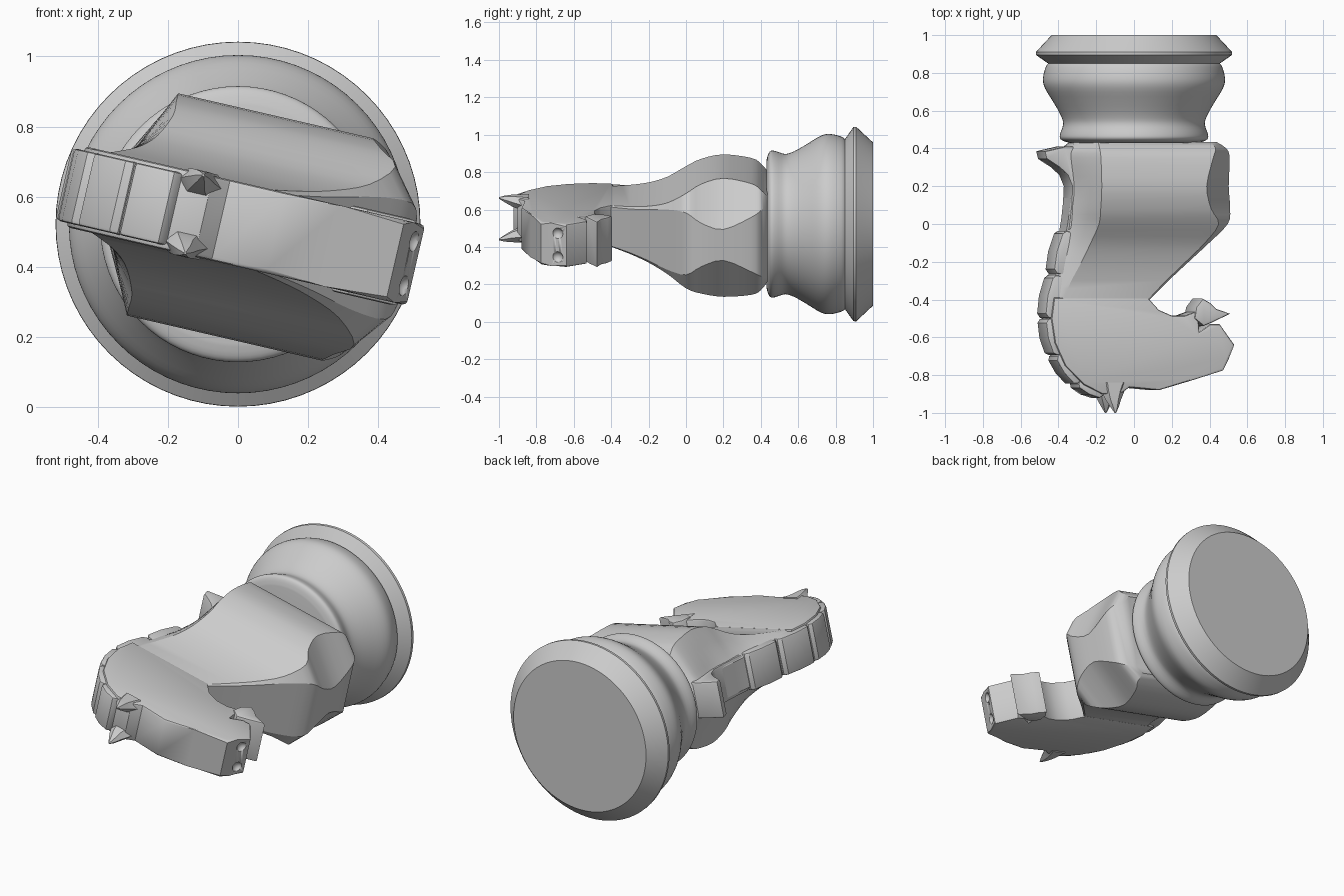
import bpy, bmesh, math
from mathutils import Matrix

if "Cube" in bpy.data.objects:
    bpy.data.objects.remove(bpy.data.objects["Cube"])

CZ = 0.522                                   # height of the long axis
TILT = Matrix.Translation((0, 0, CZ)) @ Matrix.Rotation(math.radians(13), 4, 'Y')


def finish(bm, name, matrix=TILT, angle=32):
    bmesh.ops.recalc_face_normals(bm, faces=bm.faces)
    bm.transform(matrix)
    me = bpy.data.meshes.new(name)
    bm.to_mesh(me)
    bm.free()
    ob = bpy.data.objects.new(name, me)
    bpy.context.collection.objects.link(ob)
    bpy.ops.object.select_all(action='DESELECT')
    ob.select_set(True)
    bpy.context.view_layer.objects.active = ob
    bpy.ops.object.shade_smooth_by_angle(angle=math.radians(angle))
    return ob


def loft(rings, name, **kw):
    bm = bmesh.new()
    rows = [[bm.verts.new(p) for p in r] for r in rings]
    n = len(rows[0])
    for a, b in zip(rows, rows[1:]):
        for i in range(n):
            j = (i + 1) % n
            bm.faces.new((a[i], a[j], b[j], b[i]))
    bm.faces.new(rows[0])
    bm.faces.new(rows[-1])
    return finish(bm, name, **kw)


def slab(outline, half, name, bevel=0.015):
    bm = bmesh.new()
    low = [bm.verts.new((u, y, -half)) for u, y in outline]
    face = bm.faces.new(low)
    ext = bmesh.ops.extrude_face_region(bm, geom=[face])
    for v in ext['geom']:
        if isinstance(v, bmesh.types.BMVert):
            v.co.z = half
    if bevel:
        # round only the rim of the two flat sides
        rim = [e for e in bm.edges if abs(e.verts[0].co.z - e.verts[1].co.z) < 1e-5]
        bmesh.ops.bevel(bm, geom=rim, offset=bevel, segments=2, affect='EDGES', profile=0.5)
    return finish(bm, name)


def spline(rows, steps):
    out = []
    for i in range(len(rows) - 1):
        p = [rows[max(0, min(len(rows) - 1, i + k))] for k in (-1, 0, 1, 2)]
        for s in range(steps):
            t = s / steps
            out.append([0.5 * (2 * b + (c - a) * t + (2 * a - 5 * b + 4 * c - d) * t * t
                               + (3 * b - a - 3 * c + d) * t ** 3) for a, b, c, d in zip(*p)])
    return out + [list(rows[-1])]


# turned base: (y, radius), lying along y
waist = spline([(0.85, 0.455), (0.83, 0.468), (0.77, 0.482), (0.72, 0.472), (0.65, 0.43),
                (0.58, 0.39), (0.53, 0.375), (0.48, 0.39), (0.455, 0.392), (0.44, 0.375), (0.43, 0.34)], 3)
profile = [(1.0, 0.437), (0.985, 0.45), (0.91, 0.52), (0.895, 0.519)] + waist
N = 72
loft([[(r * math.cos(2 * math.pi * i / N), y, r * math.sin(2 * math.pi * i / N))
       for i in range(N)] for y, r in profile], "turned_base", matrix=Matrix.Translation((0, 0, CZ)))

# chest and neck: y, front, front corner, back corner, back, half width, front half width
body = [(0.435, 0.40, 0.36, -0.25, -0.33, 0.235, 0.20),
        (0.40, 0.46, 0.38, -0.25, -0.37, 0.275, 0.18),
        (0.35, 0.485, 0.36, -0.25, -0.38, 0.305, 0.15),
        (0.20, 0.495, 0.32, -0.25, -0.36, 0.325, 0.085),
        (0.08, 0.495, 0.35, -0.25, -0.37, 0.30, 0.12),
        (0.00, 0.47, 0.40, -0.25, -0.38, 0.26, 0.17),
        (-0.10, 0.37, 0.34, -0.28, -0.40, 0.195, 0.165),
        (-0.20, 0.265, 0.245, -0.32, -0.43, 0.155, 0.14),
        (-0.30, 0.16, 0.145, -0.37, -0.45, 0.13, 0.12),
        (-0.42, 0.04, 0.03, -0.42, -0.47, 0.11, 0.105)]


def section(y, f, fc, bc, b, w, fw):
    half = [(f, fw), (fc, w), (bc, w), (0.6 * bc + 0.4 * b, 0.09 + 0.6 * (w - 0.09)),
            (0.25 * bc + 0.75 * b, 0.09 + 0.2 * (w - 0.09)), (b, 0.085)]
    return [(u, y, s) for u, s in half] + [(u, y, -s) for u, s in reversed(half)]


loft([section(*r) for r in spline(body, 3)], "chest_and_neck", angle=28)

# head with muzzle
head = slab([(0.05, -0.39), (-0.46, -0.39), (-0.475, -0.5), (-0.455, -0.63), (-0.40, -0.75),
             (-0.30, -0.85), (-0.2, -0.90), (-0.1, -0.90), (-0.05, -0.865), (0.11, -0.88),
             (0.28, -0.83), (0.46, -0.775), (0.485, -0.72), (0.52, -0.64), (0.44, -0.53),
             (0.39, -0.53), (0.33, -0.57), (0.32, -0.46), (0.25, -0.485), (0.18, -0.485),
             (0.11, -0.455)], 0.118, "head", 0.012)

# nostrils cut into the muzzle
bm = bmesh.new()
for s in (-1, 1):
    bmesh.ops.create_uvsphere(bm, u_segments=20, v_segments=12, radius=0.032,
                              matrix=Matrix.Translation((0.512, -0.69, s * 0.065)))
cutter = finish(bm, "nostril_cutter")
cutter.hide_render = True
cutter.hide_viewport = True
mod = head.modifiers.new("nostrils", 'BOOLEAN')
mod.object = cutter
mod.solver = 'EXACT'

# lower jaw
slab([(0.30, -0.50), (0.31, -0.44), (0.345, -0.395), (0.39, -0.42), (0.42, -0.45),
      (0.495, -0.475), (0.40, -0.52), (0.35, -0.54)], 0.126, "lower_jaw", 0.01)

# ears: leaning, hollow-sided spikes
for s, side in ((1, "left"), (-1, "right")):
    rings = []
    for y, u, w, a, b in ((-0.84, -0.13, 0.085, 0.085, 0.045), (-0.88, -0.135, 0.088, 0.065, 0.042),
                          (-0.93, -0.135, 0.098, 0.042, 0.032), (-0.97, -0.13, 0.108, 0.022, 0.018),
                          (-1.0, -0.128, 0.114, 0.004, 0.004)):
        rings.append([(u + a * math.cos(k * math.pi / 3), y, s * (w + b * math.sin(k * math.pi / 3)))
                      for k in range(6)])
    loft(rings, side + "_ear", angle=40)

# mane: flared tail at the withers, then a row of locks up to the poll
slab([(-0.25, 0.41), (-0.40, 0.41), (-0.51, 0.385), (-0.50, 0.345), (-0.43, 0.30),
      (-0.385, 0.26), (-0.36, 0.20), (-0.365, 0.10), (-0.38, -0.03), (-0.25, -0.03)],
     0.105, "mane_tail", 0.012)
spine = [(-0.395, -0.03), (-0.45, -0.265), (-0.495, -0.50), (-0.445, -0.70), (-0.33, -0.85), (-0.19, -0.915)]
for i, ((ua, ya), (ub, yb)) in enumerate(zip(spine, spine[1:])):
    du, dy = ub - ua, yb - ya
    L = math.hypot(du, dy)
    nu, ny = dy / L, -du / L                 # outward from the neck
    pts = [(0.02, -0.12), (0.02, -0.005), (0.10, 0.012), (0.5, 0.022), (0.90, 0.014), (0.98, -0.005), (0.98, -0.12)]
    slab([(ua + du * t + nu * o, ya + dy * t + ny * o) for t, o in pts], 0.106, f"mane_lock_{i + 1}", 0.01)
